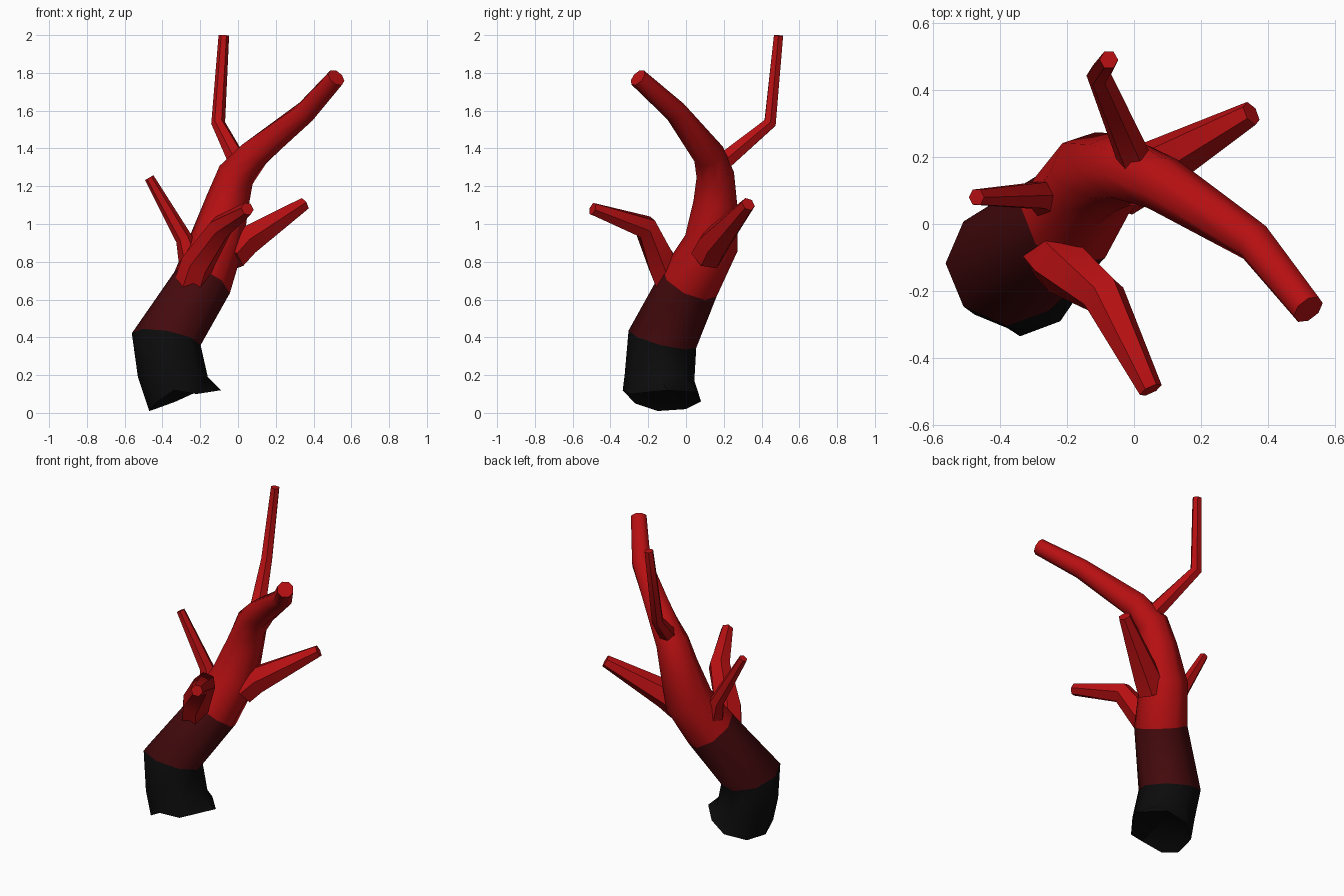
import bpy
import bmesh
from math import cos, sin, pi, radians
from mathutils import Vector

cube = bpy.data.objects.get("Cube")
if cube:
    bpy.data.objects.remove(cube, do_unlink=True)


def material(name, rgb):
    m = bpy.data.materials.new(name)
    m.use_nodes = True
    m.diffuse_color = (*rgb, 1)
    bsdf = m.node_tree.nodes["Principled BSDF"]
    bsdf.inputs["Base Color"].default_value = (*rgb, 1)
    bsdf.inputs["Roughness"].default_value = 0.8
    return m


red = material("bright red", (0.47, 0.005, 0.006))
dark = material("dark red", (0.06, 0.003, 0.004))
black = material("charred black", (0.0035, 0.0035, 0.0035))


def ring(bm, centre, normal, radius, sides):
    """Ring of vertices square to the normal, starting on the +x side."""
    n = normal.normalized()
    u = (Vector((1, 0, 0)) - n * n.x).normalized()
    v = n.cross(u)
    return [bm.verts.new(centre + radius * (u * cos(a) + v * sin(a)))
            for a in (2 * pi * i / sides for i in range(sides))]


def path_rings(bm, path, sides, first_normal=None):
    pts = [Vector(p[:3]) for p in path]
    dirs = [(b - a).normalized() for a, b in zip(pts, pts[1:])]
    normals = [first_normal or dirs[0]]
    normals += [a + b for a, b in zip(dirs, dirs[1:])] + [dirs[-1]]
    return [ring(bm, p, n, s[3], sides) for p, n, s in zip(pts, normals, path)]


def bridge(bm, a, b, mat=0):
    for i in range(len(a)):
        j = (i + 1) % len(a)
        bm.faces.new((a[i], a[j], b[j], b[i])).material_index = mat


def finish(name, bm, mats):
    bmesh.ops.recalc_face_normals(bm, faces=bm.faces)
    mesh = bpy.data.meshes.new(name)
    bm.to_mesh(mesh)
    bm.free()
    for m in mats:
        mesh.materials.append(m)
    ob = bpy.data.objects.new(name, mesh)
    bpy.context.collection.objects.link(ob)
    bpy.ops.object.select_all(action="DESELECT")
    ob.select_set(True)
    bpy.context.view_layer.objects.active = ob
    bpy.ops.object.shade_smooth_by_angle(angle=radians(50))


# Trunk: jagged broken foot, then rings bending up into the main limb
bm = bmesh.new()
foot = [bm.verts.new(p) for p in (
    (-0.09, -0.10, 0.12), (-0.22, 0.05, 0.11), (-0.33, 0.08, 0.06),
    (-0.44, 0.00, 0.02), (-0.47, -0.15, 0.01), (-0.44, -0.27, 0.05),
    (-0.34, -0.335, 0.12), (-0.22, -0.29, 0.10))]
trunk = path_rings(bm, [
    (-0.345, -0.14, 0.19, 0.185),
    (-0.38, -0.125, 0.39, 0.185),
    (-0.19, 0.02, 0.69, 0.16),
    (-0.115, 0.135, 0.90, 0.145),
    (-0.055, 0.155, 1.12, 0.115),
    (-0.01, 0.155, 1.26, 0.10),
    (0.085, 0.12, 1.37, 0.085),
    (0.36, -0.055, 1.595, 0.06),
    (0.52, -0.255, 1.775, 0.05)], 8, Vector((0, 0.1, 1)))
rings = [foot] + trunk
for k in range(len(rings) - 1):
    bridge(bm, rings[k], rings[k + 1], 2 if k < 2 else 1 if k == 2 else 0)
hollow = bm.verts.new((-0.33, -0.13, 0.15))
for i in range(8):
    bm.faces.new((foot[i - 1], hollow, foot[i])).material_index = 2
bm.faces.new(trunk[-1])
finish("trunk", bm, (red, dark, black))

# Side branches, each rooted inside the trunk
branches = {
    "top_branch": [(0.02, 0.15, 1.29, 0.055), (-0.105, 0.445, 1.535, 0.037),
                   (-0.075, 0.49, 1.998, 0.028)],
    "left_branch": [(-0.04, 0.11, 0.83, 0.09), (0.03, 0.15, 0.90, 0.088),
                    (0.35, 0.33, 1.105, 0.038)],
    "right_branch": [(-0.24, 0.07, 0.76, 0.07), (-0.285, 0.085, 0.92, 0.045),
                     (-0.47, 0.08, 1.245, 0.026)],
    "front_branch": [(-0.25, -0.08, 0.68, 0.09), (-0.215, -0.125, 0.79, 0.088),
                     (-0.09, -0.215, 0.985, 0.067), (0.05, -0.495, 1.08, 0.036)],
}
for name, path in branches.items():
    bm = bmesh.new()
    rows = path_rings(bm, path, 6)
    for a, b in zip(rows, rows[1:]):
        bridge(bm, a, b)
    bm.faces.new(rows[0])
    bm.faces.new(rows[-1])
    finish(name, bm, (red,))
